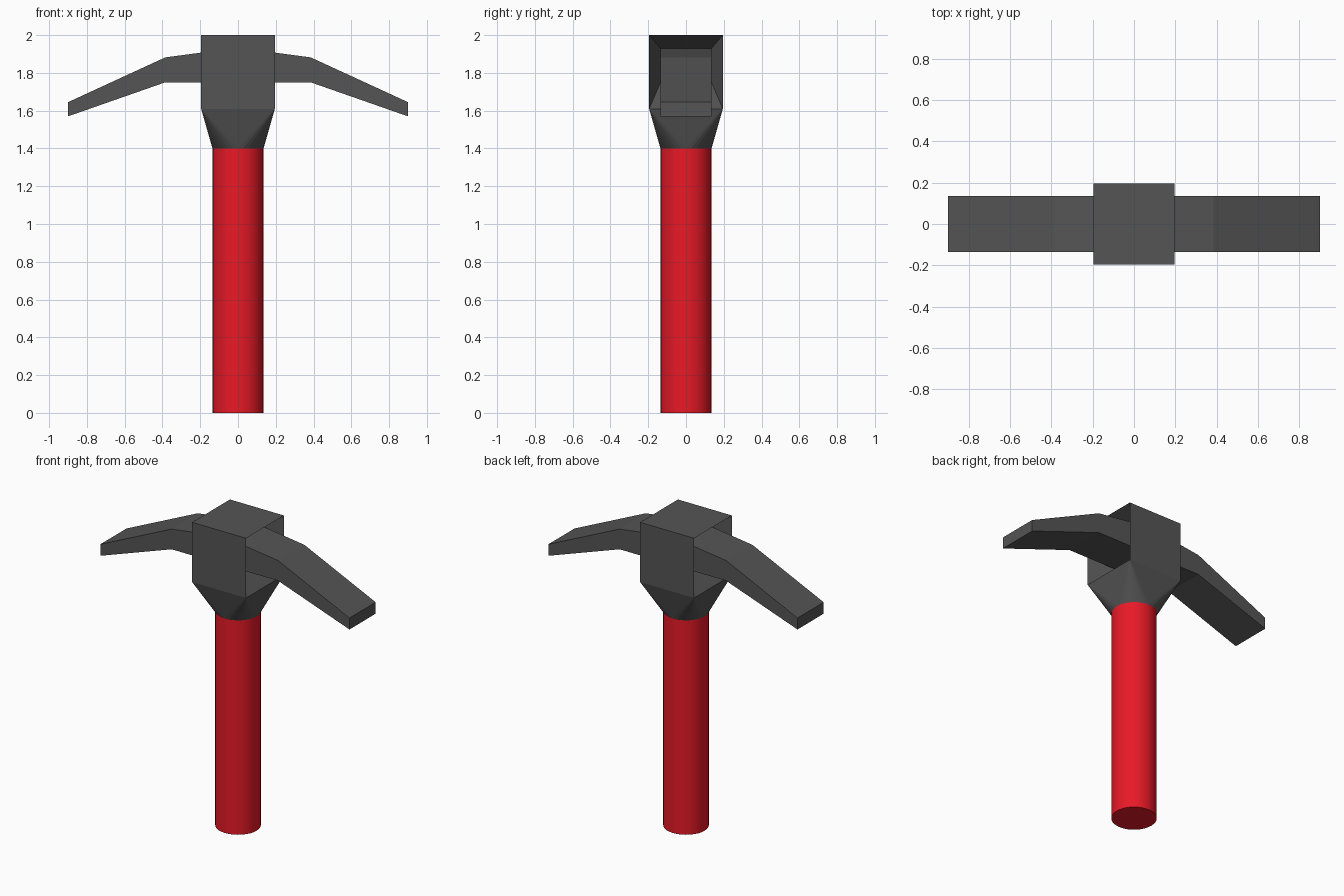
import bpy, bmesh
from math import cos, sin, tau

if "Cube" in bpy.data.objects:
    bpy.data.objects.remove(bpy.data.objects["Cube"])

SIDES, R = 32, 0.135


def material(name, color):
    m = bpy.data.materials.new(name)
    m.diffuse_color = color
    m.use_nodes = True
    m.node_tree.nodes["Principled BSDF"].inputs["Base Color"].default_value = m.diffuse_color
    return m


def finish(bm, name, mat):
    bmesh.ops.recalc_face_normals(bm, faces=bm.faces)
    mesh = bpy.data.meshes.new(name)
    bm.to_mesh(mesh)
    bm.free()
    mesh.materials.append(mat)
    ob = bpy.data.objects.new(name, mesh)
    bpy.context.collection.objects.link(ob)
    return ob


def circle(bm, z):
    return [bm.verts.new((R * cos(tau * i / SIDES), R * sin(tau * i / SIDES), z))
            for i in range(SIDES)]


red = material("red", (0.8, 0.01, 0.02, 1))
dark = material("dark_grey", (0.09, 0.09, 0.09, 1))

# Handle: round bar with a flat foot, open where the collar joins
bm = bmesh.new()
low, high = circle(bm, 0), circle(bm, 1.4)
bm.faces.new(low)
for i in range(SIDES):
    j = (i + 1) % SIDES
    bm.faces.new((low[i], low[j], high[j], high[i]))
handle = finish(bm, "handle", red)
bpy.context.view_layer.objects.active = handle
handle.select_set(True)
bpy.ops.object.shade_smooth_by_angle()

# Collar: square at the head blending to the round handle
S = 0.195
bm = bmesh.new()
circle(bm, 1.4)
for x, y in ((-S, -S), (S, -S), (S, S), (-S, S)):
    bm.verts.new((x, y, 1.61))
bmesh.ops.convex_hull(bm, input=bm.verts)
bm.normal_update()
caps = [f for f in bm.faces if abs(f.normal.z) > 0.99]
bmesh.ops.delete(bm, geom=caps, context='FACES')
finish(bm, "collar", dark)

# Head: one loft along x; the arms grow out of sunken sockets in the block
half = [(S, S, 1.61, 2.0), (0.025, R, 1.75, 1.93),
        (0.385, R, 1.75, 1.882), (0.9, R, 1.57, 1.645)]
sections = [(-x, w, a, b) for x, w, a, b in reversed(half)] + half
bm = bmesh.new()
rings = [[bm.verts.new(p) for p in ((x, -w, a), (x, w, a), (x, w, b), (x, -w, b))]
         for x, w, a, b in sections]
for k, (p, q) in enumerate(zip(rings, rings[1:])):
    for i in range(4):
        j = (i + 1) % 4
        if k == 3 and i == 0:
            continue  # underside of the block is covered by the collar
        bm.faces.new((p[i], p[j], q[j], q[i]))
bm.faces.new(rings[0])
bm.faces.new(rings[-1])
finish(bm, "pick_head", dark)
